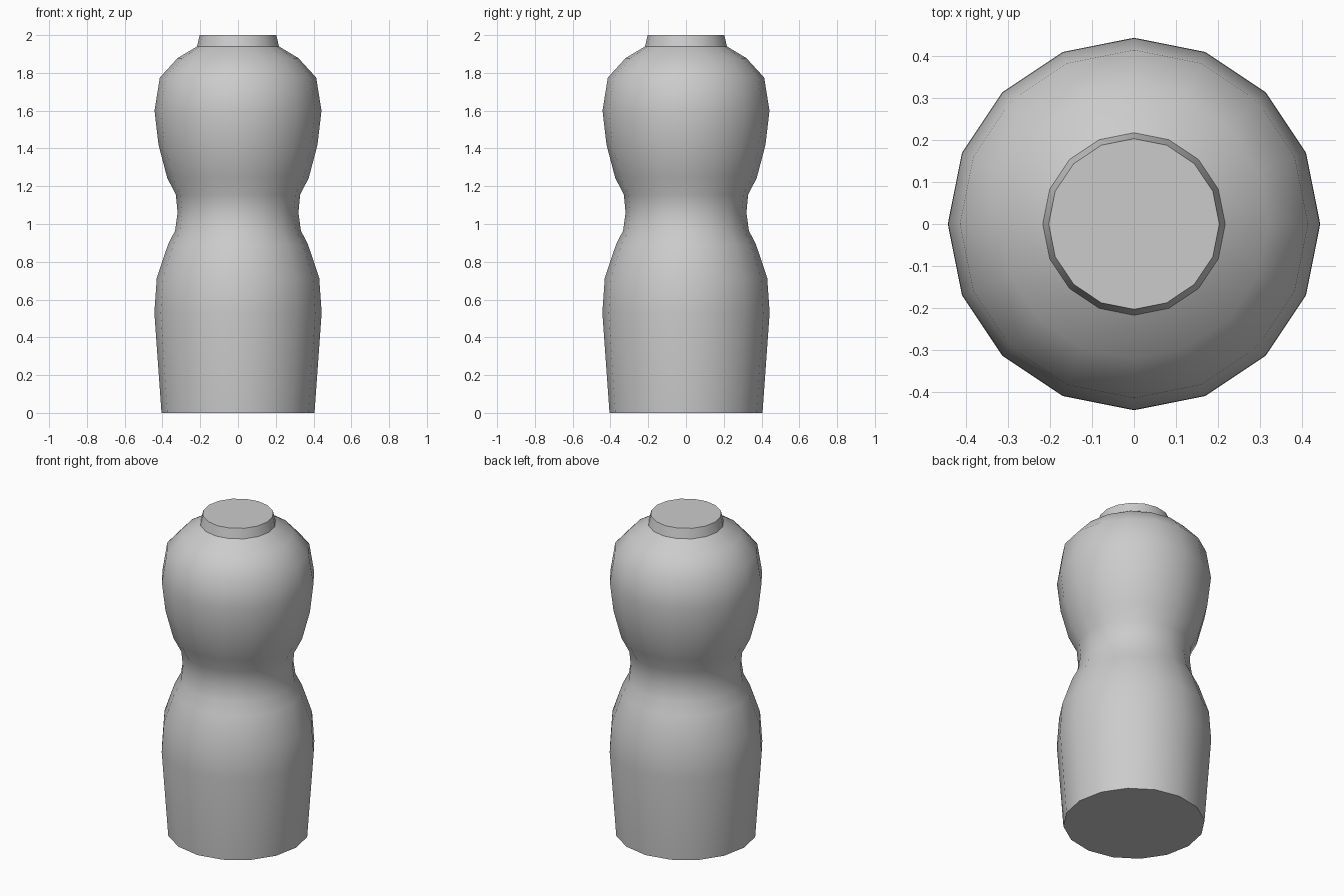
import bpy, bmesh, math

if "Cube" in bpy.data.objects:
    bpy.data.objects.remove(bpy.data.objects["Cube"])

SIDES = 16
# Lathe profile (radius, height) from the base up to the neck
PROFILE = [(0.405, 0), (0.443, 0.53), (0.43, 0.715), (0.371, 0.89), (0.333, 0.965),
           (0.32, 1.06), (0.329, 1.155), (0.375, 1.245), (0.421, 1.42), (0.442, 1.6),
           (0.414, 1.775), (0.32, 1.878), (0.217, 1.94), (0.203, 2.0)]

# Torso: stacked 16-sided rings with flat caps
bm = bmesh.new()
rings = []
for r, z in PROFILE:
    rings.append([bm.verts.new((r * math.cos(2 * math.pi * i / SIDES),
                                r * math.sin(2 * math.pi * i / SIDES), z))
                  for i in range(SIDES)])
for lower, upper in zip(rings, rings[1:]):
    for i in range(SIDES):
        j = (i + 1) % SIDES
        bm.faces.new((lower[i], lower[j], upper[j], upper[i]))
bm.faces.new(rings[0][::-1])
bm.faces.new(rings[-1])

mesh = bpy.data.meshes.new("torso")
bm.to_mesh(mesh)
bm.free()
torso = bpy.data.objects.new("torso", mesh)
bpy.context.collection.objects.link(torso)

# Smooth body, crisp neck and cap edges
bpy.context.view_layer.objects.active = torso
torso.select_set(True)
bpy.ops.object.shade_smooth_by_angle(angle=math.radians(40))
